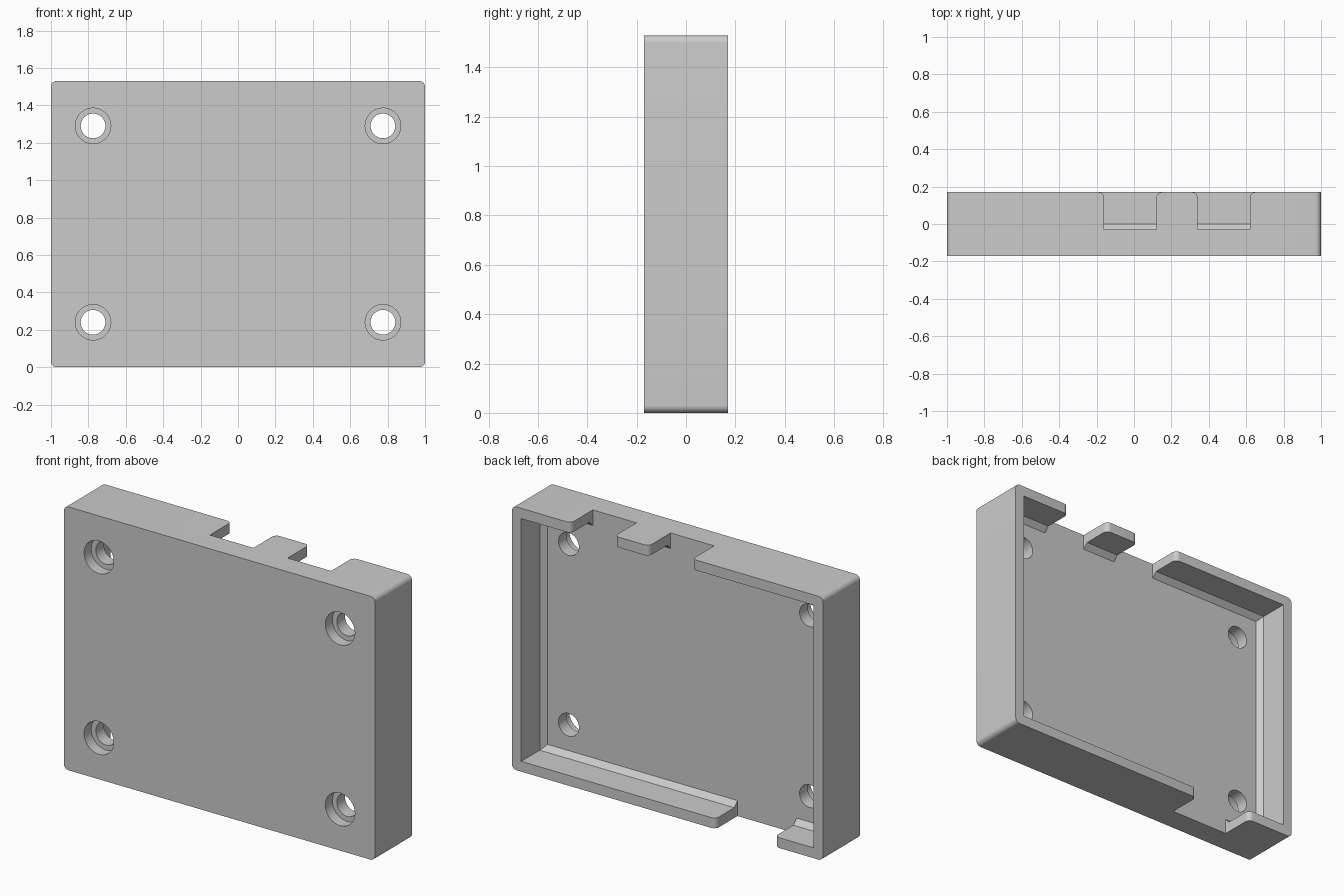
import bpy, bmesh
from math import sin, cos, pi, radians

if "Cube" in bpy.data.objects:
    bpy.data.objects.remove(bpy.data.objects["Cube"], do_unlink=True)

W, H, FRONT, BACK = 1.0, 1.53, -0.17, 0.17    # half width, height, faces
WALL, FLOOR, CHAMFER, ROUND = 0.06, -0.03, 0.03, 0.03

grey = bpy.data.materials.new("plain grey")
grey.use_nodes = True
grey.diffuse_color = (0.6, 0.6, 0.6, 1)
grey.node_tree.nodes["Principled BSDF"].inputs["Base Color"].default_value = (0.6, 0.6, 0.6, 1)


def loft(name, loops):
    """Skin a stack of equal-length point loops into a closed solid."""
    bm = bmesh.new()
    rings = [[bm.verts.new(p) for p in loop] for loop in loops]
    n = len(rings[0])
    for a, b in zip(rings, rings[1:]):
        for i in range(n):
            j = (i + 1) % n
            bm.faces.new((a[i], a[j], b[j], b[i]))
    bm.faces.new(rings[0])
    bm.faces.new(rings[-1])
    bmesh.ops.recalc_face_normals(bm, faces=bm.faces)
    mesh = bpy.data.meshes.new(name)
    bm.to_mesh(mesh)
    bm.free()
    mesh.materials.append(grey)
    obj = bpy.data.objects.new(name, mesh)
    bpy.context.collection.objects.link(obj)
    return obj


def arc(cx, cy, r, start, end, steps):
    return [(cx + r * cos(radians(start + (end - start) * i / steps)),
             cy + r * sin(radians(start + (end - start) * i / steps)))
            for i in range(steps + 1)]


def rectangle(inset, y):
    x, low, high = W - inset, inset, H - inset
    return [(-x, y, low), (x, y, low), (x, y, high), (-x, y, high)]


def circle(cx, cz, r, y, n=48):
    return [(cx + r * cos(2 * pi * i / n), y, cz + r * sin(2 * pi * i / n))
            for i in range(n)]


def cut(target, cutter):
    cutter.hide_render = True
    mod = target.modifiers.new("cut", 'BOOLEAN')
    mod.operation, mod.solver, mod.object = 'DIFFERENCE', 'EXACT', cutter
    bpy.context.view_layer.objects.active = target
    bpy.ops.object.modifier_apply(modifier=mod.name)
    bpy.data.objects.remove(cutter, do_unlink=True)


# Outer block with rounded corners
outline = []
for k, (sx, sz) in enumerate([(1, 1), (-1, 1), (-1, -1), (1, -1)]):
    outline += arc(sx * (W - ROUND), H / 2 + sz * (H / 2 - ROUND), ROUND,
                   90 * k, 90 * k + 90, 8)
case = loft("enclosure_shell", [[(x, y, z) for x, z in outline] for y in (FRONT, BACK)])

# Open back cavity with a chamfer around the floor
cut(case, loft("cavity_cutter", [rectangle(WALL + CHAMFER, FLOOR),
                                 rectangle(WALL, FLOOR + CHAMFER),
                                 rectangle(WALL, BACK + 0.1)]))


# Connector notches: slots flaring out at the rim
def notch(x0, x1, z0, z1):
    r, yc, top = ROUND, BACK - ROUND, BACK + 0.1
    profile = [(x0, FLOOR), (x1, FLOOR)]
    profile += arc(x1 + r, yc, r, 180, 90, 8)
    profile += [(x1 + r, top), (x0 - r, top)]
    profile += arc(x0 - r, yc, r, 90, 0, 8)
    cut(case, loft("notch_cutter", [[(x, y, z) for x, y in profile] for z in (z0, z1)]))


reach = WALL + CHAMFER + 0.02
notch(-0.16, 0.12, H - reach, H + 0.1)
notch(0.34, 0.62, H - reach, H + 0.1)
notch(-0.69, -0.31, -0.1, reach)

# Counterbored screw holes
for x in (-0.775, 0.775):
    for z in (0.24, 1.29):
        cut(case, loft("screw_hole_cutter", [circle(x, z, r, y) for r, y in
            ((0.095, FRONT - 0.1), (0.095, FRONT + 0.065),
             (0.066, FRONT + 0.065), (0.066, FLOOR + 0.1))]))

bpy.ops.object.select_all(action='DESELECT')
case.select_set(True)
bpy.context.view_layer.objects.active = case
bpy.ops.object.shade_smooth_by_angle(angle=radians(30))
